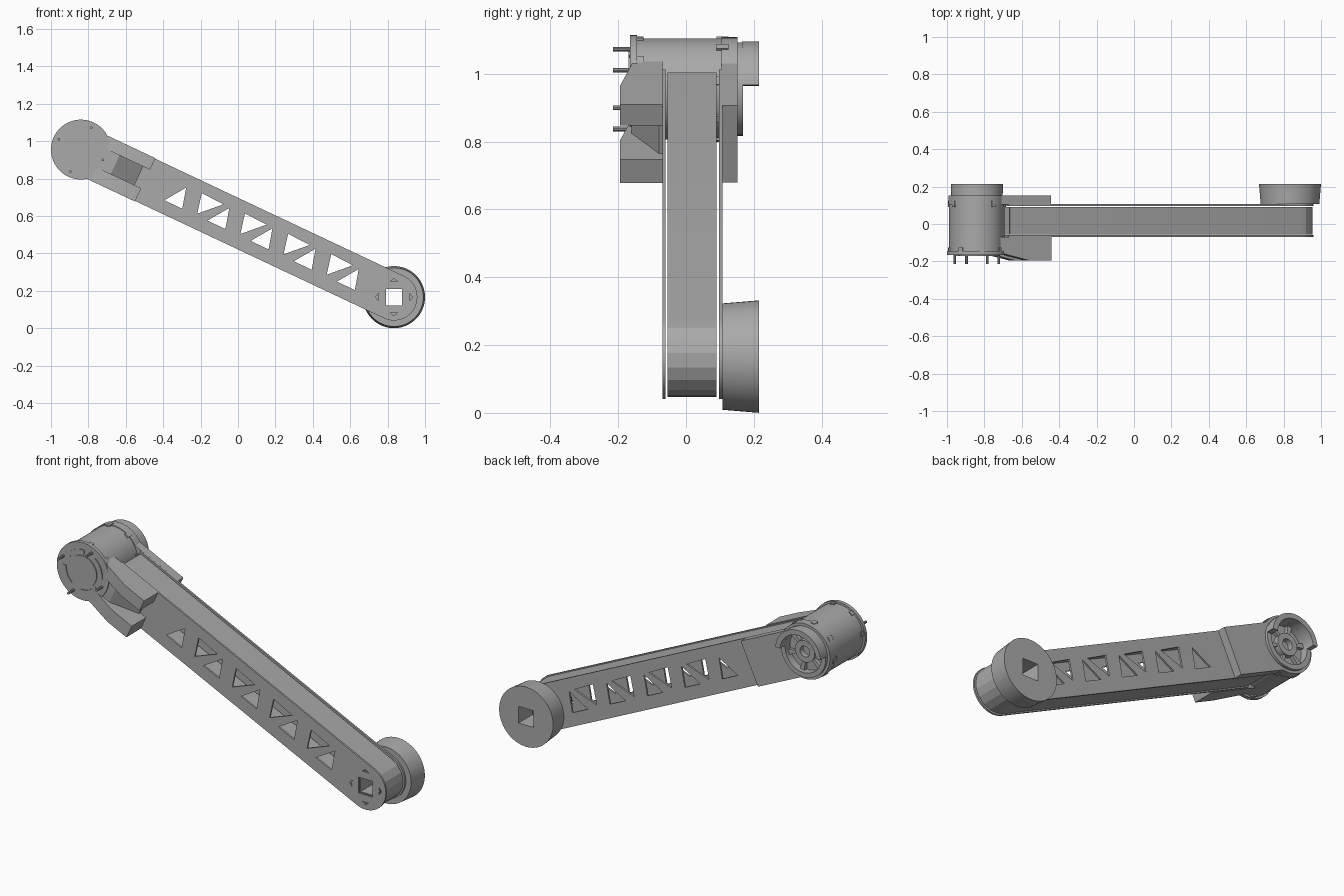
import bpy, bmesh
from math import cos, sin, pi, atan2, hypot, radians
from mathutils import Matrix, Vector

cube = bpy.data.objects.get("Cube")
if cube:
    bpy.data.objects.remove(cube)

# One grey for the whole arm
grey = bpy.data.materials.new("grey_metal")
grey.use_nodes = True
GREY = (0.4, 0.4, 0.4, 1)
grey.diffuse_color = GREY
grey.node_tree.nodes["Principled BSDF"].inputs["Base Color"].default_value = GREY

# Arm frame: u runs from the motor to the wheel, v is across the arm
MOTOR = Vector((-0.84, 0, 0.955))
WHEEL = Vector((0.834, 0, 0.166))
DX, DZ = WHEEL.x - MOTOR.x, WHEEL.z - MOTOR.z
TILT, LENGTH = atan2(-DZ, DX), hypot(DX, DZ)
SIDEWAYS = Matrix.Translation(MOTOR) @ Matrix.Rotation(TILT, 4, 'Y')
FACING = SIDEWAYS @ Matrix.Rotation(pi / 2, 4, 'X')
HALF = 0.125
parts = []


def prism(name, loops, start, end, frame, taper=1, pivot=(0, 0)):
    """Fill an outline (with holes) and extrude it between two depths."""
    bm = bmesh.new()
    edges = []
    for loop in loops:
        vs = [bm.verts.new((p[0], p[1], start)) for p in loop]
        edges += [bm.edges.new((a, b)) for a, b in zip(vs, vs[1:] + vs[:1])]
    bmesh.ops.triangle_fill(bm, use_beauty=True, edges=edges, normal=(0, 0, 1))
    ext = bmesh.ops.extrude_face_region(bm, geom=bm.faces[:])
    for v in [g for g in ext["geom"] if isinstance(g, bmesh.types.BMVert)]:
        v.co = (pivot[0] + (v.co.x - pivot[0]) * taper,
                pivot[1] + (v.co.y - pivot[1]) * taper, end)
    bmesh.ops.recalc_face_normals(bm, faces=bm.faces[:])
    mesh = bpy.data.meshes.new(name)
    bm.to_mesh(mesh)
    bm.free()
    mesh.materials.append(grey)
    obj = bpy.data.objects.new(name, mesh)
    obj.matrix_world = frame
    bpy.context.collection.objects.link(obj)
    parts.append(obj)
    return obj


def plate(name, loops, y0, y1, **kw):
    return prism(name, loops, -y0, -y1, FACING, **kw)


def arc(r, a0, a1, n, u=0, v=0):
    return [(u + r * cos(radians(a0 + (a1 - a0) * i / n)),
             v + r * sin(radians(a0 + (a1 - a0) * i / n))) for i in range(n + 1)]


def circle(r, u=0, v=0, n=48):
    return arc(r, 0, 360, n, u, v)[:-1]


def band(r0, r1, a0, a1, n):
    return arc(r1, a0, a1, n) + arc(r0, a1, a0, n)


square = [(u + 0.004, v) for u, v in circle(0.064, LENGTH, 0, 4)]
square = [(LENGTH + 0.062 * cos(a), 0.062 * sin(a))
          for a in (radians(70), radians(160), radians(250), radians(340))]

# Truss windows and small slots near the shaft
holes = [square]
for k in range(-1, 4):
    s = 0.684 + 0.255 * k
    holes.append([(s + 0.09, -0.055), (s + 0.167, 0.056), (s + 0.196, -0.055)])
    if k >= 0:
        holes.append([(s, 0.065), (s + 0.025, -0.045), (s + 0.13, 0.06)])
for a in (25, 115, 205, 295):
    holes.append(arc(0.085, a - 14, a + 14, 3, LENGTH) + [(LENGTH + 0.1 * cos(radians(a)), 0.1 * sin(radians(a)))])

# Side plates
outline = arc(HALF, -90, 90, 20, LENGTH) + [(0.13, HALF), (0.13, -HALF)]
plate("front_side_plate", [outline] + holes, -0.07, -0.06)
plate("back_side_plate", [outline] + holes, 0.097, 0.107)

# Hollow core strip that wraps round the wheel end
outer, inner = HALF - 0.005, HALF - 0.02
strip = ([(0.14, -outer)] + arc(outer, -90, 90, 9, LENGTH) + [(0.14, outer), (0.14, inner)]
         + arc(inner, 90, -90, 9, LENGTH) + [(0.14, -inner)])
plate("core_strip", [strip], -0.055, 0.09)
plate("pulley", [circle(0.1, LENGTH, 0, 24), square], -0.05, 0.085)

# Wheel hub
plate("wheel_hub", [circle(0.157, LENGTH, 0, 64), square], 0.107, 0.215,
      taper=0.166 / 0.157, pivot=(LENGTH, 0))

# Motor body with rim clips
plate("motor_body", [circle(0.149)], -0.15, 0.125)
for i in range(8):
    a = 45 * i + 10
    plate("front_rim_clip", [band(0.14, 0.156, a, a + 9, 2)], -0.15, -0.125)
    plate("back_rim_clip", [band(0.14, 0.156, a + 20, a + 29, 2)], 0.09, 0.125)

# Motor front cap, raised arcs and screws
plate("motor_front_cap", [circle(0.16)], -0.165, -0.145)
plate("cap_centre", [circle(0.088)], -0.17, -0.165)
for a in (20, 110, 200, 290):
    plate("cap_arc", [band(0.1, 0.122, a, a + 55, 8)], -0.17, -0.165)
for a in range(0, 360, 90):
    plate("cap_screw", [circle(0.007, 0.13 * cos(radians(a)), 0.13 * sin(radians(a)), 10)],
          -0.215, -0.15)

# Front bracket: a ramp between two raised blocks
prism("front_bracket_ramp", [[(0.06, -0.155), (0.2, -0.16), (0.34, -0.08), (0.34, -0.07), (0.06, -0.07)]],
      -HALF, HALF, SIDEWAYS)
block = [(0.08, -0.155), (0.25, -0.195), (0.38, -0.195), (0.38, -0.07), (0.08, -0.07)]
prism("upper_bracket_block", [block], 0.06, HALF + 0.003, SIDEWAYS)
prism("lower_bracket_block", [block], -HALF - 0.003, -0.05, SIDEWAYS)

# Back bracket with an open bearing seat
keyhole = arc(0.153, 55, 305, 36) + [(0.38, -HALF), (0.38, HALF)]
plate("back_bracket", [keyhole, circle(0.112)], 0.105, 0.152)
plate("bearing_ring", [circle(0.138), circle(0.112)], 0.15, 0.168)
plate("bearing_guard", [band(0.112, 0.14, 30, 200, 30)], 0.165, 0.215)
plate("bearing_hub", [circle(0.06), circle(0.03, n=24)], 0.12, 0.155)
for i in range(6):
    a = 60 * i
    plate("bearing_spoke", [band(0.055, 0.114, a, a + 14, 2)], 0.12, 0.145)

# Smooth the round walls, keep edges sharp
bpy.ops.object.select_all(action='DESELECT')
for obj in parts:
    obj.select_set(True)
bpy.context.view_layer.objects.active = parts[0]
bpy.ops.object.shade_smooth_by_angle(angle=radians(18))
